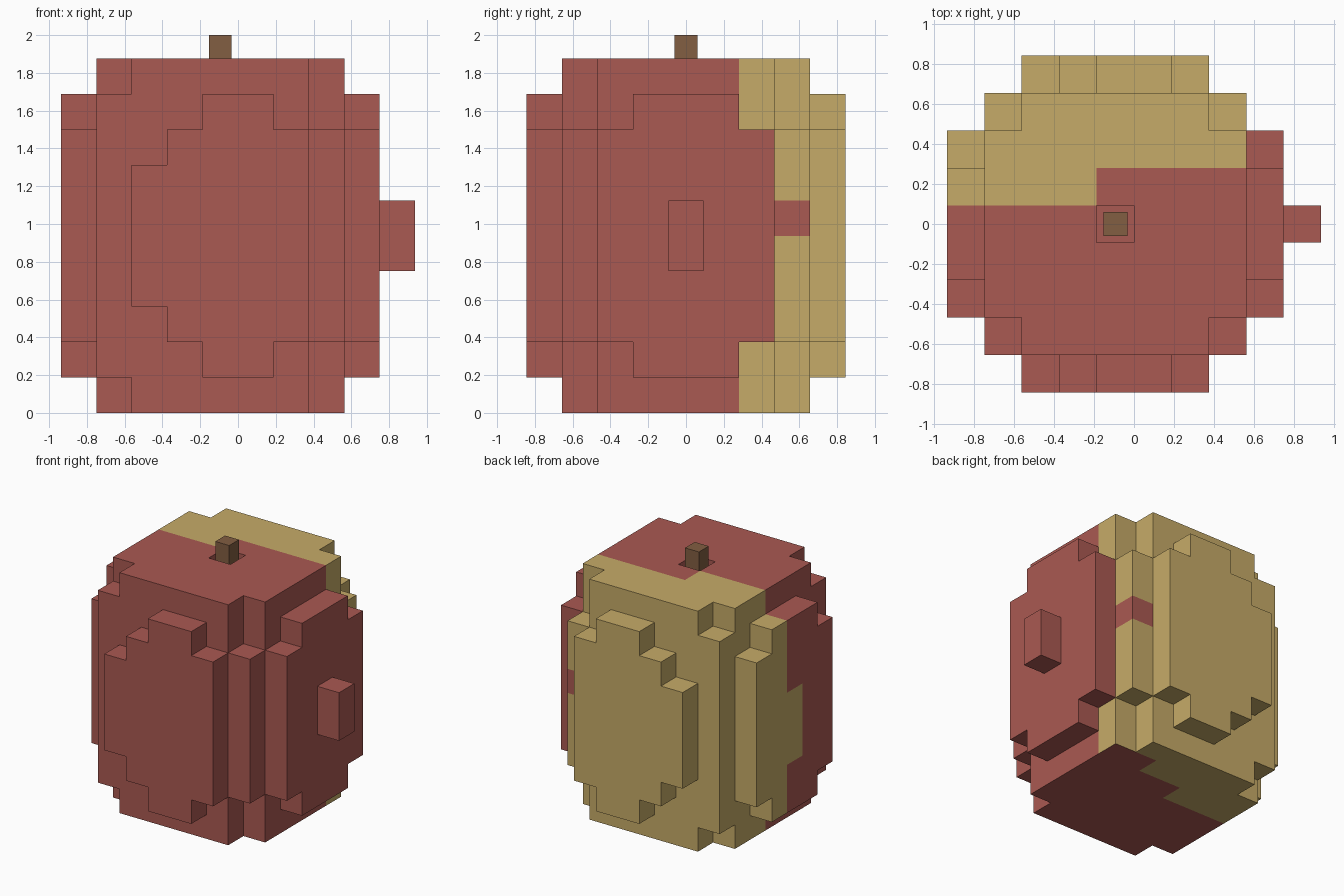
import bpy
import bmesh
from mathutils import Vector

if "Cube" in bpy.data.objects:
    bpy.data.objects.remove(bpy.data.objects["Cube"])

U = 0.1875                                # size of one block
ORIGIN = Vector((-0.9375, -0.84375, 0))   # corner of the block grid


def material(name, rgb):
    m = bpy.data.materials.new(name)
    m.diffuse_color = (*rgb, 1)
    m.use_nodes = True
    m.node_tree.nodes["Principled BSDF"].inputs["Base Color"].default_value = m.diffuse_color
    return m


RED = material("red", (0.402, 0.100, 0.084))
YELLOW = material("yellow", (0.565, 0.407, 0.138))
BROWN = material("brown", (0.223, 0.112, 0.054))


def blocks(*boxes):
    """Set of grid cells from inclusive ranges (i0, i1, j0, j1, k0, k1)."""
    return {(i, j, k) for i0, i1, j0, j1, k0, k1 in boxes
            for i in range(i0, i1 + 1)
            for j in range(j0, j1 + 1)
            for k in range(k0, k1 + 1)}


def bulge(j):
    """Stepped panel on the front or back."""
    return blocks((4, 5, j, j, 1, 8), (3, 6, j, j, 2, 7), (2, 2, j, j, 3, 6))


def cheek(i):
    """Stepped panel on the left or right."""
    return blocks((i, i, 3, 5, 1, 8), (i, i, 2, 6, 2, 7))


parts = {
    # core with chamfered corners and a dimple for the stem
    "body": blocks((1, 7, 2, 6, 0, 9), (2, 6, 1, 7, 0, 9),
                   (1, 1, 1, 7, 1, 8), (7, 7, 1, 7, 2, 7)) - {(4, 4, 9)},
    "front_bulge": bulge(0),
    "back_bulge": bulge(8),
    "left_bulge": cheek(0),
    "right_bulge": cheek(8),
    "side_knob": blocks((9, 9, 4, 4, 4, 5)),
}
solid = set().union(*parts.values())


def is_yellow(i, j, k, normal):
    """Yellow covers the back, with a stepped border."""
    if i >= 8 or (i, j, k) == (7, 7, 5):      # right side and one stray block
        return False
    if i == 0:                                # left bulge
        start = 4 if 3 <= k <= 5 else 5
    elif k == 0 and normal.z < 0:             # underside
        start = 7 if i >= 6 else 6 if i >= 4 else 5
    else:
        start = 5 if i <= 3 else 6
    return j >= start


def add_object(name, bm, mats):
    mesh = bpy.data.meshes.new(name)
    bm.to_mesh(mesh)
    bm.free()
    for m in mats:
        mesh.materials.append(m)
    bpy.context.collection.objects.link(bpy.data.objects.new(name, mesh))


# Fruit parts: only the exposed block faces
for name, cells in parts.items():
    bm = bmesh.new()
    for cell in sorted(cells):
        for axis in range(3):
            for sign in (-1, 1):
                n = Vector((0, 0, 0))
                n[axis] = sign
                if tuple(int(c + d) for c, d in zip(cell, n)) in solid:
                    continue
                a, b = Vector((0, 0, 0)), Vector((0, 0, 0))
                a[(axis + 1) % 3] = 0.5
                b[(axis + 2) % 3] = 0.5 * sign
                mid = Vector(cell) + Vector((0.5, 0.5, 0.5)) + n * 0.5
                corners = (mid - a - b, mid + a - b, mid + a + b, mid - a + b)
                face = bm.faces.new([bm.verts.new(ORIGIN + c * U) for c in corners])
                face.material_index = int(is_yellow(*cell, n))
    bmesh.ops.remove_doubles(bm, verts=bm.verts[:], dist=0.001)
    add_object(name, bm, (RED, YELLOW))

# Stem rising out of the dimple
bm = bmesh.new()
bmesh.ops.create_cube(bm, size=1)
bottom, top = 9 * U, 2.0
bmesh.ops.scale(bm, vec=(0.12, 0.12, top - bottom), verts=bm.verts[:])
bmesh.ops.translate(bm, vec=(-U / 2, 0, (top + bottom) / 2), verts=bm.verts[:])
add_object("stem", bm, (BROWN,))
